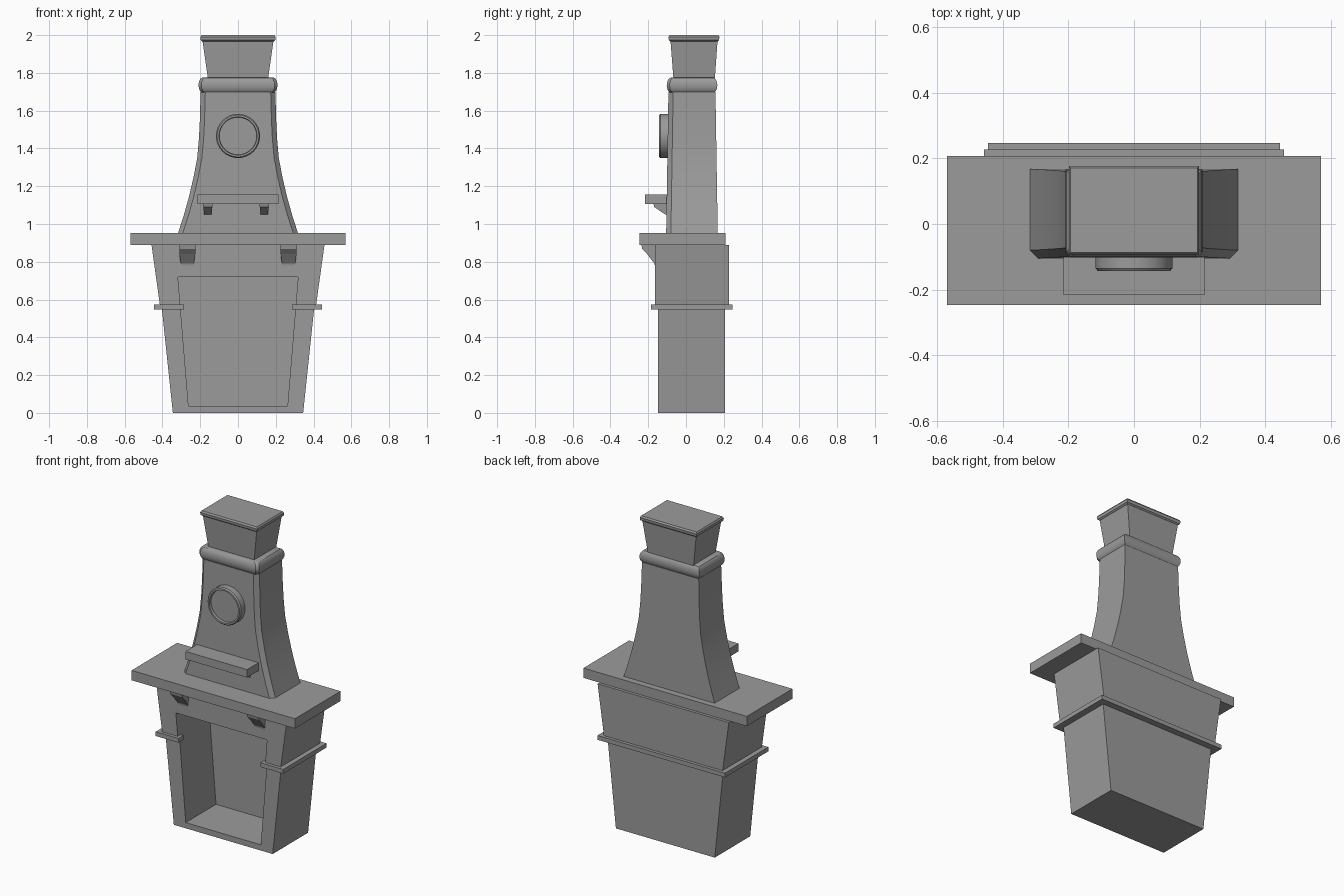
import bpy, bmesh, math

cube = bpy.data.objects.get("Cube")
if cube:
    bpy.data.objects.remove(cube, do_unlink=True)

# Single stone colour
stone = bpy.data.materials.new("grey stone")
stone.use_nodes = True
GREY = (0.33, 0.33, 0.33, 1)
stone.diffuse_color = GREY
stone.node_tree.nodes["Principled BSDF"].inputs["Base Color"].default_value = GREY


def finish(name, bm, smooth=False):
    bmesh.ops.recalc_face_normals(bm, faces=bm.faces)
    mesh = bpy.data.meshes.new(name)
    bm.to_mesh(mesh)
    bm.free()
    mesh.materials.append(stone)
    ob = bpy.data.objects.new(name, mesh)
    bpy.context.collection.objects.link(ob)
    if smooth:
        bpy.ops.object.select_all(action='DESELECT')
        ob.select_set(True)
        bpy.context.view_layer.objects.active = ob
        bpy.ops.object.shade_smooth_by_angle(angle=math.radians(30))
    return ob


def skin(bm, rings):
    """Join rings of points into a closed solid."""
    rows = [[bm.verts.new(p) for p in ring] for ring in rings]
    n = len(rows[0])
    for a, b in zip(rows, rows[1:]):
        for i in range(n):
            j = (i + 1) % n
            bm.faces.new((a[i], a[j], b[j], b[i]))
    bm.faces.new(rows[0])
    bm.faces.new(rows[-1])


def section(z, w, y0, y1, cut=0.0):
    """Rectangle at height z, front corners optionally chamfered."""
    if not cut:
        return [(-w, y0, z), (w, y0, z), (w, y1, z), (-w, y1, z)]
    return [(-w + cut, y0, z), (w - cut, y0, z), (w, y0 + cut, z),
            (w, y1, z), (-w, y1, z), (-w, y0 + cut, z)]


def loft(name, rows, smooth=False):
    bm = bmesh.new()
    skin(bm, [section(*r) for r in rows])
    return finish(name, bm, smooth)


def box(name, x0, x1, y0, y1, z0, z1):
    bm = bmesh.new()
    skin(bm, [[(x0, y0, z), (x1, y0, z), (x1, y1, z), (x0, y1, z)] for z in (z0, z1)])
    return finish(name, bm)


def corbel(name, cx, half_top, half_low, profile):
    """Extrude a side profile of (y, z, is_low) points across x."""
    bm = bmesh.new()
    skin(bm, [[(cx + s * (half_low if low else half_top), y, z) for y, z, low in profile]
              for s in (-1, 1)])
    return finish(name, bm)


# Firebox: tapered lower and upper blocks with a tapered opening
firebox = loft("firebox", [(0, 0.345, -0.147, 0.206), (0.56, 0.404, -0.147, 0.206),
                           (0.56, 0.412, -0.165, 0.227), (0.89, 0.458, -0.165, 0.227)])
cutter = loft("opening_cutter", [(0.036, 0.262, -0.4, 0.155), (0.72, 0.318, -0.4, 0.155)])
cutter.hide_render = True
mod = firebox.modifiers.new("opening", 'BOOLEAN')
mod.operation = 'DIFFERENCE'
mod.object = cutter
mod.solver = 'EXACT'
bpy.context.view_layer.objects.active = firebox
bpy.ops.object.modifier_apply(modifier=mod.name)
bpy.data.objects.remove(cutter, do_unlink=True)

# Ledge around the firebox, broken by the opening
box("ledge_back", -0.445, 0.445, 0.19, 0.247, 0.548, 0.575)
for side, s in (("left", 1), ("right", -1)):
    box(f"ledge_{side}", *sorted((s * 0.385, s * 0.445)), -0.185, 0.247, 0.548, 0.575)
    box(f"ledge_front_{side}", *sorted((s * 0.286, s * 0.445)), -0.185, -0.135, 0.548, 0.575)
    # Corbels under the mantel and under the small shelf
    corbel(f"mantel_corbel_{side}", s * 0.268, 0.042, 0.034,
           [(-0.15, 0.89, 0), (-0.236, 0.89, 0), (-0.232, 0.868, 0), (-0.205, 0.84, 0),
            (-0.167, 0.79, 1), (-0.165, 0.78, 1), (-0.15, 0.78, 1)])
    corbel(f"shelf_corbel_{side}", s * 0.16 - 0.021 * (s > 0), 0.024, 0.019,
           [(-0.08, 1.105, 0), (-0.172, 1.105, 0), (-0.168, 1.09, 0),
            (-0.11, 1.05, 1), (-0.08, 1.05, 1)])

# Mantel slab and small shelf
box("mantel", -0.57, 0.57, -0.247, 0.208, 0.89, 0.952)
box("small_shelf", -0.215, 0.215, -0.216, -0.09, 1.105, 1.155)

# Flared chimney hood
flare = [(0.95, 0.318), (1.05, 0.286), (1.15, 0.258), (1.25, 0.235), (1.35, 0.216),
         (1.45, 0.207), (1.55, 0.202), (1.7, 0.198)]
hood = []
for z, w in flare:
    t = (z - 0.95) / 0.75
    hood.append((z, w, -0.105 + 0.012 * t, 0.168 - 0.012 * t, 0.025))
loft("chimney_hood", hood, True)

# Rounded collar
collar = []
for i in range(9):
    a = math.pi * (i / 8 - 0.5)
    out = 0.024 * math.cos(a)
    collar.append((1.735 + 0.041 * math.sin(a), 0.185 + out, -0.078 - out, 0.142 + out, 0.015))
loft("collar", collar, True)

# Neck and cap
loft("chimney_neck", [(1.76, 0.158, -0.066, 0.152), (1.97, 0.188, -0.082, 0.167)])
loft("chimney_cap", [(1.966, 0.188, -0.082, 0.167), (1.973, 0.197, -0.091, 0.175),
                     (1.99, 0.199, -0.093, 0.177), (2.0, 0.193, -0.087, 0.171)], True)

# Round medallion with a raised rim
bm = bmesh.new()
skin(bm, [[(r * math.cos(k * math.tau / 32), y, 1.466 + r * math.sin(k * math.tau / 32))
           for k in range(32)]
          for r, y in ((0.117, -0.08), (0.117, -0.135), (0.111, -0.143),
                       (0.101, -0.143), (0.099, -0.127))])
finish("medallion", bm, True)
